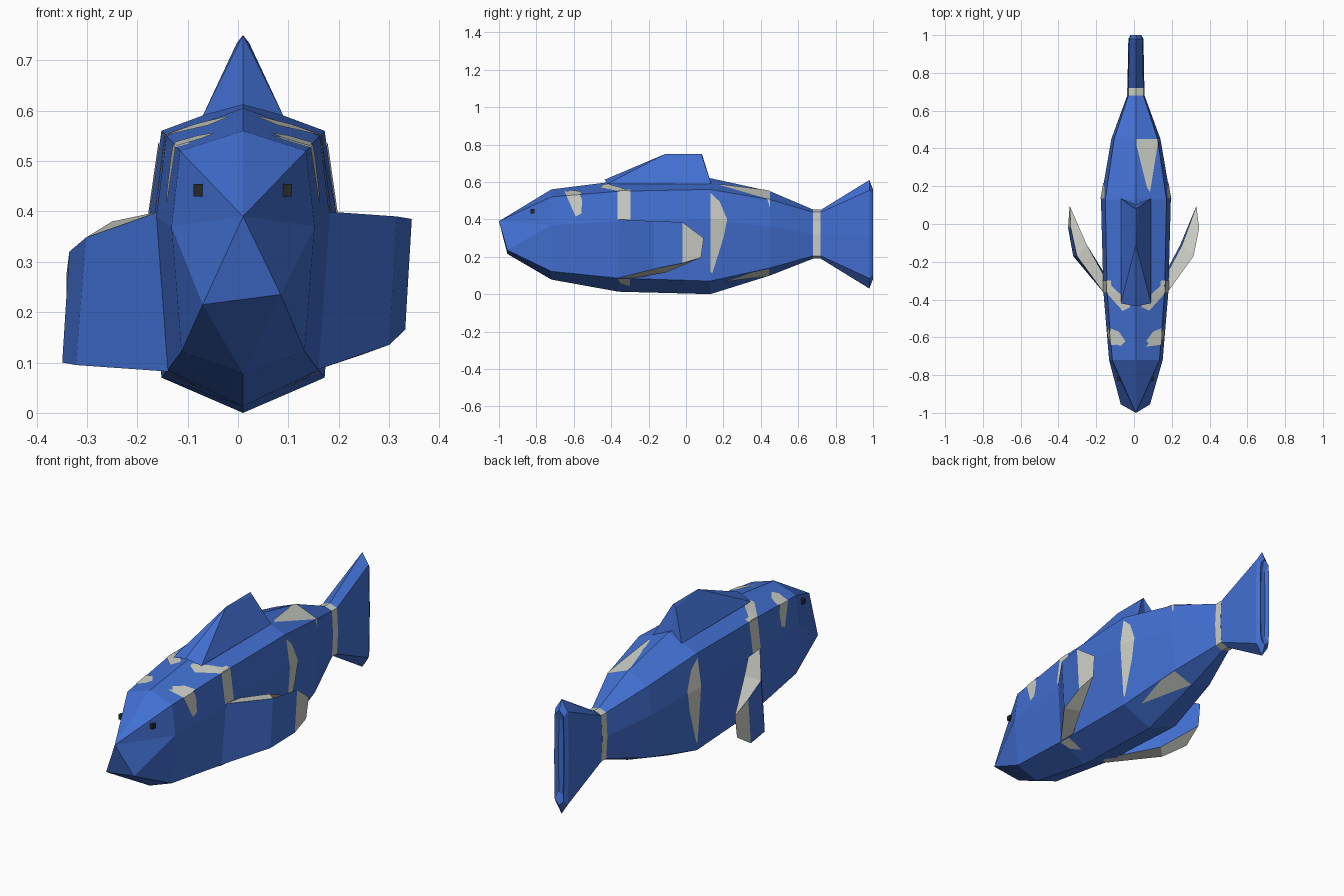
import bpy, bmesh
from mathutils import Vector

if "Cube" in bpy.data.objects:
    bpy.data.objects.remove(bpy.data.objects["Cube"])

CX = 0.01  # body centre line


def material(name, rgb):
    m = bpy.data.materials.new(name)
    m.diffuse_color = (*rgb, 1)
    m.use_nodes = True
    m.node_tree.nodes["Principled BSDF"].inputs["Base Color"].default_value = m.diffuse_color
    return m


blue = material("blue scales", (0.054, 0.160, 0.640))
white = material("off white", (0.60, 0.62, 0.56))
black = material("eye black", (0.02, 0.02, 0.02))


def add_object(name, bm, mats):
    mesh = bpy.data.meshes.new(name)
    bm.to_mesh(mesh)
    for m in mats:
        mesh.materials.append(m)
    ob = bpy.data.objects.new(name, mesh)
    bpy.context.collection.objects.link(ob)
    return ob


def loft(sections):
    """Eight-sided rings: y, top, shoulder(w,z), side(w,z), low(w,z), bottom."""
    bm = bmesh.new()
    rings = []
    for y, top, s, m, l, bot in sections:
        pts = [(0, top), s, m, l, (0, bot)]
        pts += [(-w, z) for w, z in (l, m, s)]
        rings.append([bm.verts.new((CX + w, y, z)) for w, z in pts])
    for a, b in zip(rings, rings[1:]):
        for i in range(8):
            j = (i + 1) % 8
            bm.faces.new((a[i], a[j], b[j], b[i]))
    bm.faces.new(rings[0])
    bm.faces.new(rings[-1])
    bmesh.ops.remove_doubles(bm, verts=bm.verts, dist=1e-4)
    bmesh.ops.recalc_face_normals(bm, faces=bm.faces)
    bm.normal_update()
    return bm


# Body with pale band in front of the tail
body = loft([
    (-1.0, .39, (0, .39), (0, .39), (0, .39), .39),
    (-.72, .56, (.125, .52), (.142, .37), (.122, .122), .078),
    (-.36, .605, (.152, .55), (.172, .39), (.150, .085), .013),
    (.13, .62, (.162, .56), (.185, .40), (.162, .070), .0),
    (.45, .55, (.115, .505), (.130, .36), (.110, .140), .10),
    (.68, .452, (.040, .438), (.046, .32), (.040, .205), .19),
    (.72, .452, (.040, .438), (.046, .32), (.040, .205), .19),
])
# Open the snout into a jaw: split the chin faces at the nose
nose = min(body.verts, key=lambda v: v.co.y)
chin = sorted((v for v in body.verts if abs(v.co.y + .72) < .01),
              key=lambda v: v.co.z)[:3]
cl, cr = sorted(chin[1:], key=lambda v: v.co.x)
mids = {s: next(v for v in body.verts if abs(v.co.y + .72) < .01
                and abs(v.co.z - .37) < .01 and (v.co.x - CX) * s > 0)
        for s in (-1, 1)}
low = {chin[0], cl, cr}
old = [f for f in body.faces if nose in f.verts and low & set(f.verts)]
bmesh.ops.delete(body, geom=old, context='FACES_ONLY')
jl = body.verts.new((-.07, -.955, .215))
jr = body.verts.new((.085, -.955, .235))
for f in ((nose, jl, jr), (nose, mids[-1], jl), (mids[-1], cl, jl),
          (nose, jr, mids[1]), (mids[1], jr, cr),
          (jl, cl, chin[0]), (jr, chin[0], cr), (jl, chin[0], jr)):
    body.faces.new(f)
loose = [e for e in body.edges if not e.link_faces]
bmesh.ops.delete(body, geom=loose, context='EDGES')
bmesh.ops.recalc_face_normals(body, faces=body.faces)
for f in body.faces:
    if .69 < f.calc_center_median().y < .71:
        f.material_index = 1
add_object("body", body, [blue, white])

# Tail fin with a slightly recessed rear panel
tail = loft([
    (.72, .45, (.040, .437), (.045, .32), (.040, .205), .19),
    (.98, .61, (.035, .555), (.040, .32), (.035, .085), .03),
    (1.0, .56, (.025, .535), (.028, .32), (.025, .105), .08),
    (.985, .51, (.012, .50), (.014, .32), (.012, .14), .13),
])
add_object("tail_fin", tail, [blue])


def poly_object(name, verts, faces, white_faces=()):
    bm = bmesh.new()
    vs = [bm.verts.new(v) for v in verts]
    for i, f in enumerate(faces):
        bm.faces.new([vs[k] for k in f]).material_index = int(i in white_faces)
    bmesh.ops.recalc_face_normals(bm, faces=bm.faces)
    add_object(name, bm, [blue, white])


# Dorsal fin
poly_object("dorsal_fin", [
    (CX - .08, -.42, .59), (CX, -.435, .612), (CX + .08, -.42, .59),
    (CX - .08, .135, .59), (CX, .10, .62), (CX + .08, .135, .59),
    (CX, -.11, .75), (CX - .012, .085, .735), (CX, .085, .75), (CX + .012, .085, .735)],
    [(0, 1, 6), (1, 2, 6), (2, 5, 9, 6), (0, 6, 7, 3), (6, 9, 8), (6, 8, 7),
     (5, 4, 8, 9), (4, 3, 7, 8), (0, 3, 4, 1), (1, 4, 5, 2)])


# Side fins: swept slabs with pale edges, pairs run top, bottom
def side_fin(name, pts):
    # front root, front bend, outer edge, tip, inner bend, inner root
    faces = [(2 * i, 2 * i + 1, (2 * i + 3) % 12, (2 * i + 2) % 12) for i in range(6)]
    faces += [(0, 2, 8, 10), (2, 4, 6, 8), (1, 3, 9, 11), (3, 5, 7, 9)]
    poly_object(name, pts, faces, (2, 6, 7, 8, 9))


side_fin("right_fin", [
    (.172, -.37, .40), (.155, -.37, .085), (.315, -.17, .39), (.30, -.17, .135),
    (.345, -.02, .385), (.332, -.02, .165), (.33, .095, .30), (.325, .08, .195),
    (.255, -.11, .375), (.245, -.11, .115), (.165, -.28, .39), (.155, -.28, .085)])
side_fin("left_fin", [
    (-.155, -.37, .40), (-.138, -.37, .082), (-.302, -.17, .348), (-.322, -.17, .095),
    (-.335, -.02, .32), (-.349, -.02, .10), (-.34, .095, .28), (-.342, .08, .165),
    (-.25, -.11, .38), (-.262, -.11, .10), (-.155, -.28, .395), (-.145, -.28, .085)])


# Pale markings: skin of the body trimmed to a convex outline, lifted slightly
def marking(name, outline, direction):
    d = Vector(direction)
    bm = body.copy()
    bm.normal_update()
    off = [f for f in bm.faces if f.normal.dot(d) < .12]
    bmesh.ops.delete(bm, geom=off, context='FACES')
    if d.x:
        pts = [Vector((0, a, b)) for a, b in outline]
    else:
        pts = [Vector((a, b, 0)) for a, b in outline]
    mid = sum(pts, Vector()) / len(pts)
    for p, q in zip(pts, pts[1:] + pts[:1]):
        n = (q - p).cross(d).normalized()
        if n.dot(p - mid) < 0:
            n = -n
        bmesh.ops.bisect_plane(bm, geom=bm.verts[:] + bm.edges[:] + bm.faces[:],
                               plane_co=p, plane_no=n, clear_outer=True)
    bmesh.ops.translate(bm, verts=bm.verts, vec=d * .003)
    for f in bm.faces:
        f.material_index = 0
    add_object(name, bm, [white])
    bm.free()


cheek = [(-.65, .552), (-.57, .538), (-.555, .50), (-.56, .43), (-.59, .415)]
gill = [(-.365, .56), (-.298, .56), (-.298, .40), (-.365, .40)]
flank = [(.132, .54), (.18, .495), (.22, .40), (.20, .30), (.14, .11), (.132, .12)]
for side, s in (("right", 1), ("left", -1)):
    marking(side + "_cheek_mark", cheek, (s, 0, 0))
    marking(side + "_gill_stripe", gill, (s, 0, 0))
    marking(side + "_flank_stripe", flank, (s, 0, 0))

    def across(pts):
        return [(CX + s * x, y) for x, y in pts]
    marking(side + "_brow_mark", across([(.14, -.55), (.09, -.57), (.055, -.62),
                                         (.08, -.645), (.135, -.63)]), (0, 0, 1))
    marking(side + "_back_stripe", across([(.16, -.30), (.03, -.42), (.03, -.44),
                                           (.07, -.46), (.16, -.36)]), (0, 0, 1))
    marking(side + "_belly_stripe", across([(.16, -.37), (.16, -.30), (.07, -.30),
                                            (.10, -.35)]), (0, 0, -1))
marking("rear_back_mark", [(.012, .45), (.13, .45), (.085, .17), (.07, .19), (.012, .42)],
        (0, 0, 1))
marking("rear_belly_mark", [(.015, .45), (.13, .45), (.135, .36), (.12, .20)],
        (0, 0, -1))

# Eyes
for name, x in (("right_eye", .098), ("left_eye", -.079)):
    bpy.ops.mesh.primitive_cube_add(size=1, location=(x, -.82, .442))
    eye = bpy.context.object
    eye.name = name
    eye.scale = (.018, .022, .024)
    eye.data.materials.append(black)
